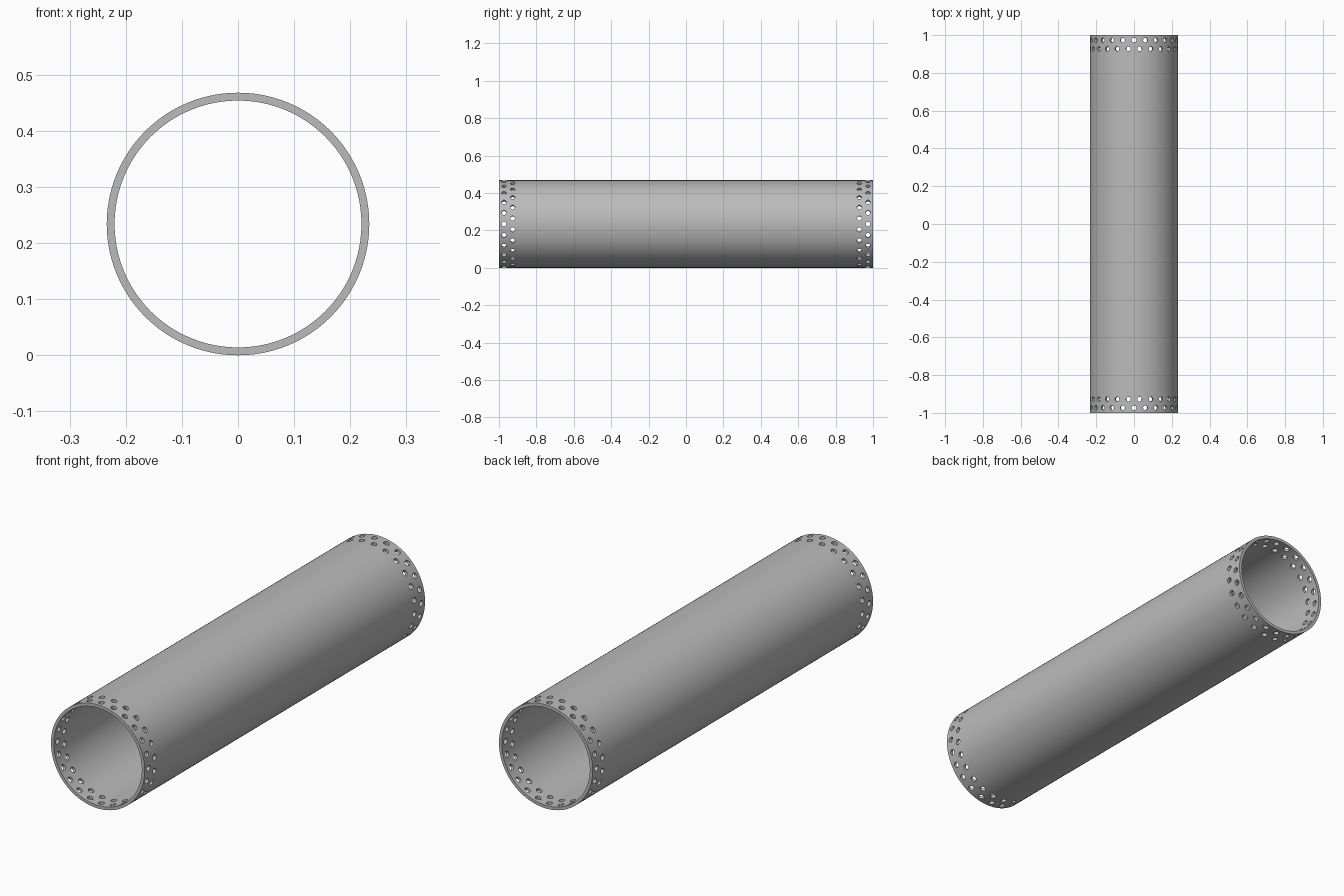
import bpy, bmesh, math
from mathutils import Matrix

cube = bpy.data.objects.get("Cube")
if cube:
    bpy.data.objects.remove(cube)

R_OUT, R_IN, SIDES, HOLES = 0.234, 0.22, 96, 24
HOLE_R = 0.0125

steel = bpy.data.materials.new("grey_steel")
colour = (0.5, 0.5, 0.5, 1)
steel.diffuse_color = colour
steel.use_nodes = True
steel.node_tree.nodes["Principled BSDF"].inputs["Base Color"].default_value = colour


def make_object(name, bm):
    bmesh.ops.recalc_face_normals(bm, faces=bm.faces)
    mesh = bpy.data.meshes.new(name)
    bm.to_mesh(mesh)
    bm.free()
    mesh.materials.append(steel)
    obj = bpy.data.objects.new(name, mesh)
    bpy.context.collection.objects.link(obj)
    obj.location.z = R_OUT
    return obj


# Pipe wall: a closed profile swept around the y axis
stations = [-1, -0.9, 0.9, 1]
profile = [(R_OUT, y) for y in stations] + [(R_IN, y) for y in reversed(stations)]
bm = bmesh.new()
rings = []
for r, y in profile:
    angles = [math.tau * i / SIDES for i in range(SIDES)]
    rings.append([bm.verts.new((r * math.cos(a), y, r * math.sin(a))) for a in angles])
for k, ring in enumerate(rings):
    after = rings[(k + 1) % len(rings)]
    for i in range(SIDES):
        j = (i + 1) % SIDES
        bm.faces.new((ring[i], ring[j], after[j], after[i]))
pipe = make_object("pipe", bm)

# Radial drills: two staggered rows at each end
bm = bmesh.new()
for end in (-1, 1):
    for y, shift in ((0.973, 0), (0.927, 0.5)):
        for i in range(HOLES):
            turn = Matrix.Rotation(math.tau * (i + shift) / HOLES, 4, 'Y')
            place = Matrix.Translation((0, end * y, (R_OUT + R_IN) / 2))
            bmesh.ops.create_cone(bm, cap_ends=True, segments=20, radius1=HOLE_R,
                                  radius2=HOLE_R, depth=0.05, matrix=turn @ place)
drills = make_object("hole_cutter", bm)

# Cut the holes, then discard the cutter
cut = pipe.modifiers.new("holes", 'BOOLEAN')
cut.object = drills
cut.operation = 'DIFFERENCE'
cut.solver = 'EXACT'
drills.hide_render = True
bpy.ops.object.select_all(action='DESELECT')
bpy.context.view_layer.objects.active = pipe
pipe.select_set(True)
bpy.ops.object.modifier_apply(modifier=cut.name)
bpy.data.objects.remove(drills)
bpy.ops.object.shade_smooth_by_angle(angle=math.radians(30))
